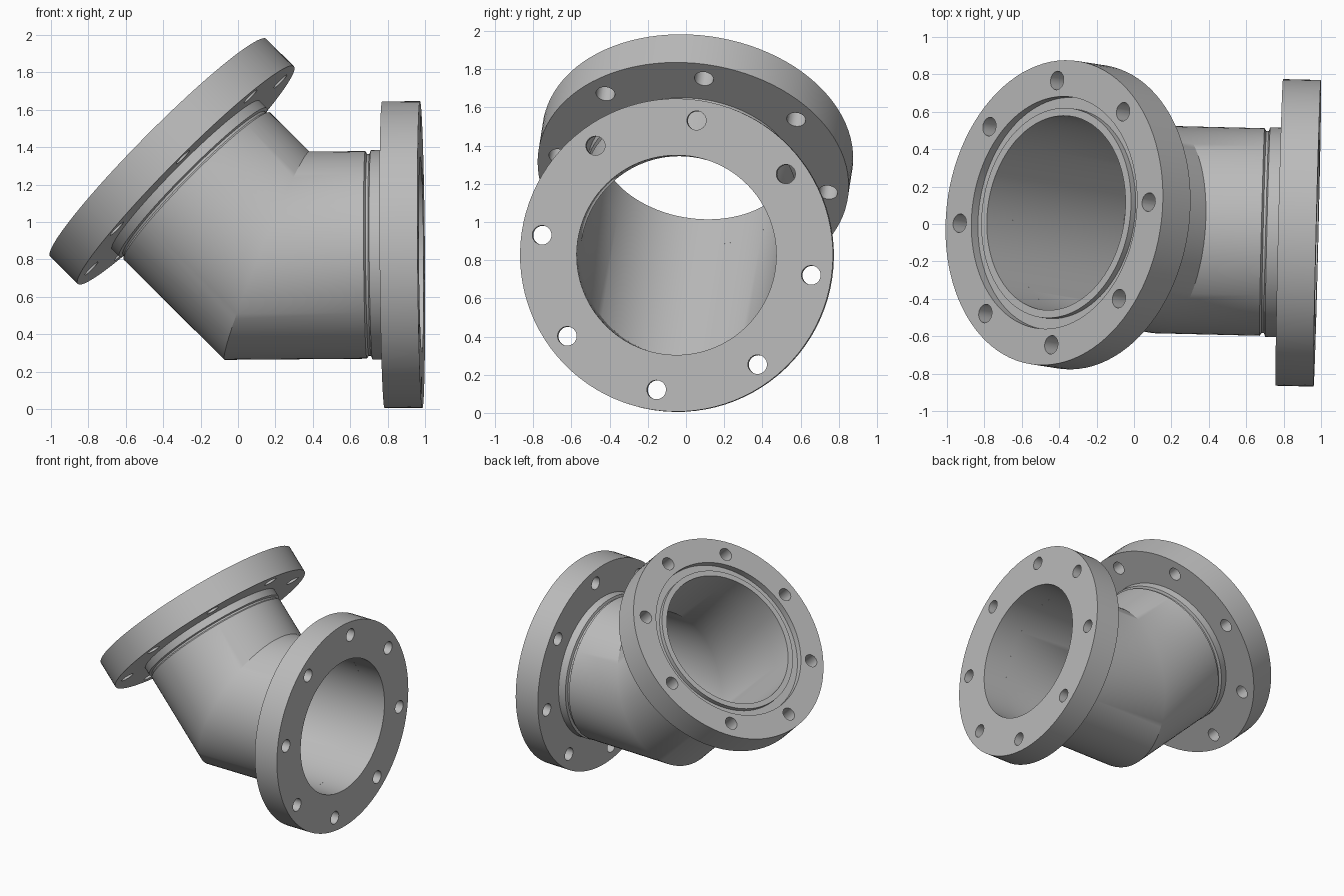
import bpy, bmesh, math
from mathutils import Vector, Matrix

cube = bpy.data.objects.get("Cube")
if cube:
    bpy.data.objects.remove(cube, do_unlink=True)

SEG = 96
JOINT = Vector((0.155, -0.03, 0.82))
AXIS_A = Vector((1, -0.024, 0.008)).normalized()
AXIS_B = Vector((-0.705, 0.11, 0.70)).normalized()
MITRE = (AXIS_A - AXIS_B).normalized()
BORE, WALL, RIM = 0.523, 0.555, 0.82

metal = bpy.data.materials.new("light grey metal")
metal.use_nodes = True
metal.diffuse_color = (0.5, 0.5, 0.5, 1)
metal.node_tree.nodes["Principled BSDF"].inputs["Base Color"].default_value = (0.5, 0.5, 0.5, 1)


def frame(axis, ref):
    """Two unit vectors square to the axis, the first towards ref."""
    u = (ref - axis * ref.dot(axis)).normalized()
    return u, axis.cross(u)


def lathe(bm, profile, axis, u, v, closed):
    """Sweep (radius, distance) points; distance None lies on the mitre plane."""
    rings = []
    for r, t in profile:
        ring = []
        for i in range(SEG):
            a = math.tau * i / SEG
            d = (u * math.cos(a) + v * math.sin(a)) * r
            dist = -d.dot(MITRE) / axis.dot(MITRE) if t is None else t
            ring.append(bm.verts.new(JOINT + d + axis * dist))
        rings.append(ring)
    pairs = list(zip(rings, rings[1:]))
    if closed:
        pairs.append((rings[-1], rings[0]))
    for p, q in pairs:
        for i in range(SEG):
            j = (i + 1) % SEG
            bm.faces.new((p[i], p[j], q[j], q[i]))


def finish(bm, name):
    bmesh.ops.remove_doubles(bm, verts=bm.verts, dist=0.0005)
    bmesh.ops.recalc_face_normals(bm, faces=bm.faces)
    mesh = bpy.data.meshes.new(name)
    bm.to_mesh(mesh)
    bm.free()
    mesh.materials.append(metal)
    ob = bpy.data.objects.new(name, mesh)
    bpy.context.collection.objects.link(ob)
    return ob


def activate(ob):
    bpy.ops.object.select_all(action='DESELECT')
    ob.select_set(True)
    bpy.context.view_layer.objects.active = ob


def smooth(ob):
    activate(ob)
    bpy.ops.object.shade_smooth_by_angle(angle=math.radians(30))


def flange(name, profile, axis, ref, back):
    u, v = frame(axis, ref)
    bm = bmesh.new()
    lathe(bm, profile, axis, u, v, True)
    ob = finish(bm, name)
    # eight bolt holes
    cut = bmesh.new()
    for i in range(8):
        a = math.tau * i / 8
        pos = JOINT + axis * (back + 0.1) + (u * math.cos(a) + v * math.sin(a)) * 0.713
        mat = Matrix.Translation(pos) @ axis.to_track_quat('Z', 'Y').to_matrix().to_4x4()
        bmesh.ops.create_cone(cut, cap_ends=True, segments=32, radius1=0.05,
                              radius2=0.05, depth=0.5, matrix=mat)
    cutter = finish(cut, name + "_hole_cutter")
    cutter.hide_render = True
    mod = ob.modifiers.new("bolt_holes", 'BOOLEAN')
    mod.operation, mod.solver, mod.object = 'DIFFERENCE', 'EXACT', cutter
    activate(ob)
    bpy.ops.object.modifier_apply(modifier=mod.name)
    bpy.data.objects.remove(cutter, do_unlink=True)
    smooth(ob)


# mitred elbow pipe: the second leg mirrors the first across the mitre plane
bm = bmesh.new()
u, v = frame(AXIS_A, Vector((0, 0, 1)))
for axis, a, b, end in ((AXIS_A, u, v, 0.622),
                        (AXIS_B, u.reflect(MITRE), v.reflect(MITRE), 0.615)):
    leg = [(BORE, None), (BORE, end), (0.56, end), (0.56, 0.56), (0.54, 0.553),
           (0.54, 0.54), (WALL, 0.53), (WALL, None)]
    lathe(bm, leg, axis, a, b, False)
smooth(finish(bm, "elbow_pipe"))

# plain side flange
flange("side_flange",
       [(BORE, 0.622), (BORE, 0.825), (RIM, 0.825), (RIM, 0.622)],
       AXIS_A, Vector((0, 0.105, 0.705)), 0.622)

# upper flange with a ring groove around the bore
flange("upper_flange",
       [(BORE, 0.615), (BORE, 0.81), (0.565, 0.81), (0.565, 0.775),
        (0.625, 0.775), (0.625, 0.825), (RIM, 0.825), (RIM, 0.615)],
       AXIS_B, Vector((0.02, 0.7075, -0.1)), 0.615)
